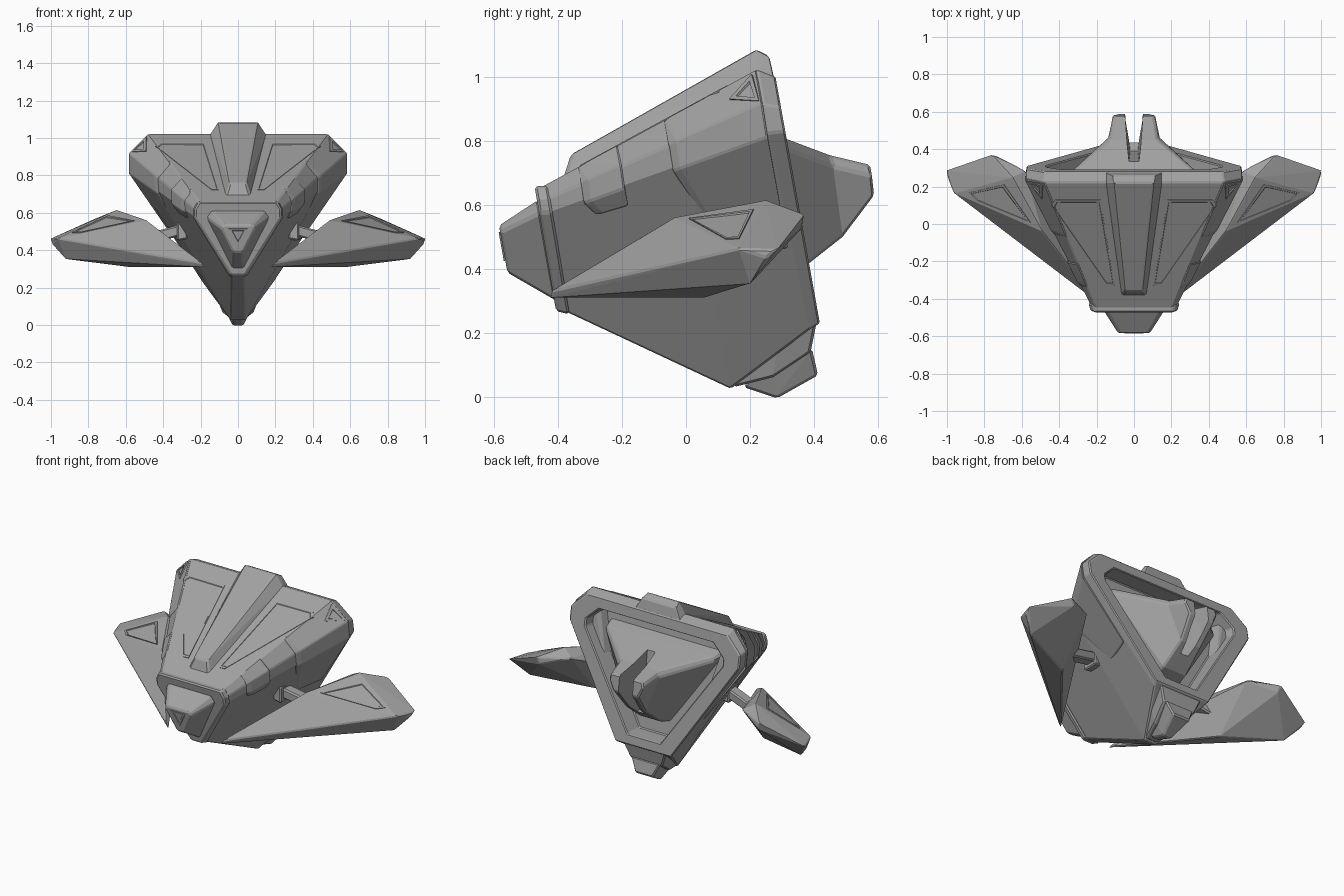
import bpy, bmesh
from mathutils import Vector as V

if "Cube" in bpy.data.objects:
    bpy.data.objects.remove(bpy.data.objects["Cube"])

grey = bpy.data.materials.new("dark_grey")
grey.diffuse_color = (0.36, 0.36, 0.36, 1)
grey.use_nodes = True
grey.node_tree.nodes["Principled BSDF"].inputs["Base Color"].default_value = grey.diffuse_color


def finish(bm, name, mirror=False, bevel=0.008):
    bmesh.ops.recalc_face_normals(bm, faces=bm.faces)
    me = bpy.data.meshes.new(name)
    bm.to_mesh(me)
    bm.free()
    me.materials.append(grey)
    ob = bpy.data.objects.new(name, me)
    bpy.context.collection.objects.link(ob)
    if mirror:
        m = ob.modifiers.new("mirror", 'MIRROR')
        m.use_mirror_merge = False
    if bevel:
        b = ob.modifiers.new("bevel", 'BEVEL')
        b.width = bevel
        b.segments = 1
        b.limit_method = 'ANGLE'
    return ob


def both(pts):
    """Points plus their reflections across x = 0."""
    return [V(p) for p in pts] + [V((-p[0], p[1], p[2])) for p in pts]


def solid(name, pts, **kw):
    """Faceted convex block around a few points."""
    bm = bmesh.new()
    for p in pts:
        bm.verts.new(p)
    r = bmesh.ops.convex_hull(bm, input=bm.verts)
    junk = list({g for g in r["geom_interior"] + r["geom_unused"] if isinstance(g, bmesh.types.BMVert)})
    if junk:
        bmesh.ops.delete(bm, geom=junk, context='VERTS')
    bmesh.ops.dissolve_limit(bm, angle_limit=0.03, verts=bm.verts, edges=bm.edges)
    return finish(bm, name, **kw)


def loft(name, sections, **kw):
    """Skin symmetric rings given by their right-hand halves, top to bottom."""
    bm = bmesh.new()
    rings = []
    for s in sections:
        full = [V(p) for p in s] + [V((-p[0], p[1], p[2])) for p in reversed(s)]
        rings.append([bm.verts.new(p) for p in full])
    n = len(rings[0])
    for a, b in zip(rings, rings[1:]):
        for i in range(n):
            bm.faces.new((a[i], a[(i + 1) % n], b[(i + 1) % n], b[i]))
    bm.faces.new(rings[0])
    bm.faces.new(rings[-1])
    return finish(bm, name, **kw)


def plate(name, pts, out, thick=0.008, inset=0.015, drop=0.006, mirror=True):
    """Thin raised panel with a sunken centre."""
    bm = bmesh.new()
    pts = [V(p) for p in pts]
    nrm = (pts[1] - pts[0]).cross(pts[2] - pts[1]).normalized()
    if nrm.dot(V(out)) < 0:
        nrm = -nrm
    mid = sum(pts, V()) / len(pts)
    low = [bm.verts.new(p - nrm * 0.02) for p in pts]
    top = [bm.verts.new(p + nrm * thick) for p in pts]
    rings = [low, top]
    for step, h in ((inset, thick), (inset * 1.5, thick - drop)):
        rings.append([bm.verts.new(p + (mid - p).normalized() * step + nrm * h) for p in pts])
    n = len(pts)
    for a, b in zip(rings, rings[1:]):
        for i in range(n):
            bm.faces.new((a[i], a[(i + 1) % n], b[(i + 1) % n], b[i]))
    bm.faces.new(low)
    bm.faces.new(rings[-1])
    return finish(bm, name, mirror=mirror, bevel=0)


def tilt(pts, y, z, k=0.18):
    """Place (x, z) points on a plane leaning back toward the bottom."""
    return [V((px, y - k * (pz - z), pz)) for px, pz in pts]


# Hull: chamfered triangular section, widening to a recessed rear frame
front = tilt([(0.2, 0.65), (0.22, 0.61), (0.22, 0.57), (0.035, 0.275)], -0.46, 0.64)
back = tilt([(0.498, 1.046), (0.601, 0.935), (0.601, 0.84), (0.19, 0.23)], 0.275, 1.0)


def at(i, t):
    return front[i].lerp(back[i], t)


mid = [at(i, 0.6) for i in range(3)] + [V((0.04, 0.14, 0.025))]
shoulder = [at(i, 0.94) for i in range(3)] + [mid[3].lerp(back[3], 0.9)]
edge = tilt([(0.475, 1.0), (0.575, 0.905), (0.575, 0.83), (0.19, 0.23)], 0.28, 1.0)
rim = tilt([(0.385, 0.935), (0.465, 0.86), (0.465, 0.815), (0.11, 0.285)], 0.28, 1.0)
floor = [p - V((p.x * 0.05, 0.11, 0)) for p in rim]
loft("hull", [front, mid, shoulder, edge, rim, floor], bevel=0.006)

# Nose collar and nose cap with a small triangular pocket
collar = [V((p.x * 1.05, p.y - 0.012, (p.z - 0.46) * 1.04 + 0.46)) for p in front]
ring_back = [p + V((0.012, 0.042, 0.002)) for p in collar]
ring_back[3].z -= 0.012
loft("nose_collar", [collar, ring_back], bevel=0.008)
tip = tilt([(0.075, 0.535), (0.09, 0.515), (0.025, 0.388)], -0.584, 0.53)
loft("nose_cap", [tilt([(0.145, 0.615), (0.17, 0.575), (0.03, 0.30)], -0.46, 0.6), tip])
plate("nose_pocket", [(0.05, -0.582, 0.515), (-0.05, -0.582, 0.515), (0, -0.566, 0.425)],
      (0, -1, 0), 0.004, 0.02, 0.012, mirror=False)

# Top spine and sunken deck panels
solid("top_spine", both([(0.045, -0.36, 0.757), (0.07, -0.385, 0.68), (0.105, 0.22, 1.085),
                         (0.115, 0.26, 1.065), (0.155, 0.277, 0.99), (0.155, 0.22, 1.01)]))


def deck(x, y):
    return (x, y, 0.65 + 0.543 * (y + 0.462))


plate("deck_panel", [deck(0.18, 0.13), deck(0.42, 0.13), deck(0.44, 0.1), deck(0.14, -0.33),
                     deck(0.105, -0.33)], (0, 0, 1), 0.003, drop=0.005)


# Corner armour shells wrapping from the deck edge down the hull side
def side(t, s):
    return at(2, t).lerp(at(3, t), s)


for k, (a, b, low) in enumerate([(0.17, 0.34, 0.15), (0.54, 0.935, 0.6)]):
    pts = []
    for t, grow in ((a, 0.003), (a + 0.03, 0.009), (b, 0.009)):
        lean = 0.0 if t == b else low * 0.25
        pts += [at(0, t) + V((0, 0, grow * 0.6)), at(1, t) + V((grow, 0, grow * 0.7)),
                at(2, t) + V((grow, 0, -0.01)), side(t + lean, low) + V((grow * 0.8, 0, -grow * 0.5)),
                side(t + lean, low) - V((0.03, 0, 0)), at(0, t) + V((-0.04, 0, -0.04))]
    solid(f"corner_armour_{k}", pts, mirror=True, bevel=0.005)


def corner(t, s):
    return at(0, t).lerp(at(1, t), s) + V((0.005, 0, 0.007))


plate("corner_pocket", [corner(0.81, 0.5), corner(0.915, 0.12), corner(0.925, 0.95)],
      (1, 0, 1), 0.005, 0.026, 0.02)

# Stepped tail under the rear frame
solid("tail_upper", both([(0.15, 0.41, 0.24), (0.11, 0.39, 0.14), (0.15, 0.3, 0.24),
                          (0.04, 0.15, 0.03), (0.08, 0.27, 0.06), (0.05, 0.1, 0.12)]))
solid("tail_lower", both([(0.1, 0.394, 0.15), (0.06, 0.413, 0.067), (0.028, 0.285, -0.005),
                          (0.025, 0.18, 0.03), (0.08, 0.25, 0.12)]))

# Engine: pyramid split into two prongs by a tapered slot
engine = loft("engine", [
    [(0.37, 0.16, 0.86), (0.40, 0.17, 0.82), (0.09, 0.26, 0.36)],
    [(0.36, 0.25, 0.83), (0.37, 0.25, 0.80), (0.08, 0.35, 0.39)],
    [(0.125, 0.45, 0.755), (0.14, 0.46, 0.72), (0.07, 0.49, 0.50)],
    [(0.105, 0.575, 0.725), (0.115, 0.583, 0.69), (0.085, 0.588, 0.63)]])
slot = solid("slot_cutter", both([(0.03, 0.31, 0.95), (0.02, 0.39, 0.47), (0.055, 0.65, 0.95),
                                  (0.05, 0.65, 0.4)]), bevel=0)
slot.hide_render = True
slot.hide_set(True)
cut = engine.modifiers.new("slot", 'BOOLEAN')
cut.operation = 'DIFFERENCE'
cut.object = slot

# Wings, their top panels and the struts that carry them
b, c, e = V((0.49, -0.04, 0.56)), V((0.65, 0.25, 0.615)), V((0.965, 0.165, 0.463))
solid("wing", [b, c, e, (0.17, -0.43, 0.308), (0.19, -0.425, 0.33), (0.76, 0.37, 0.57),
               (0.74, 0.365, 0.53), (0.58, 0.285, 0.575), (1.005, 0.285, 0.46),
               (0.995, 0.25, 0.435), (0.92, 0.2, 0.352), (0.57, 0.06, 0.308)], mirror=True,
      bevel=0.006)


def wing_top(u, v):
    return b + (c - b) * u + (e - b) * v


plate("wing_panel", [wing_top(0.1, 0.1), wing_top(0.74, 0.18), wing_top(0.16, 0.78),
                     wing_top(0.05, 0.74)], (0, 0, 1), 0.004)
strut = [(x, y + dy, z + dz) for x, y, z in ((0.26, 0.0, 0.52), (0.52, 0.04, 0.45))
         for dy in (-0.035, 0.035) for dz in (-0.03, 0.03)]
solid("wing_strut", strut, mirror=True)
flange = [(x, dy, z + dz) for x, z in ((0.27, 0.51), (0.325, 0.50))
          for dy in (-0.05, 0.05) for dz in (-0.05, 0.05)]
solid("strut_flange", flange, mirror=True)
